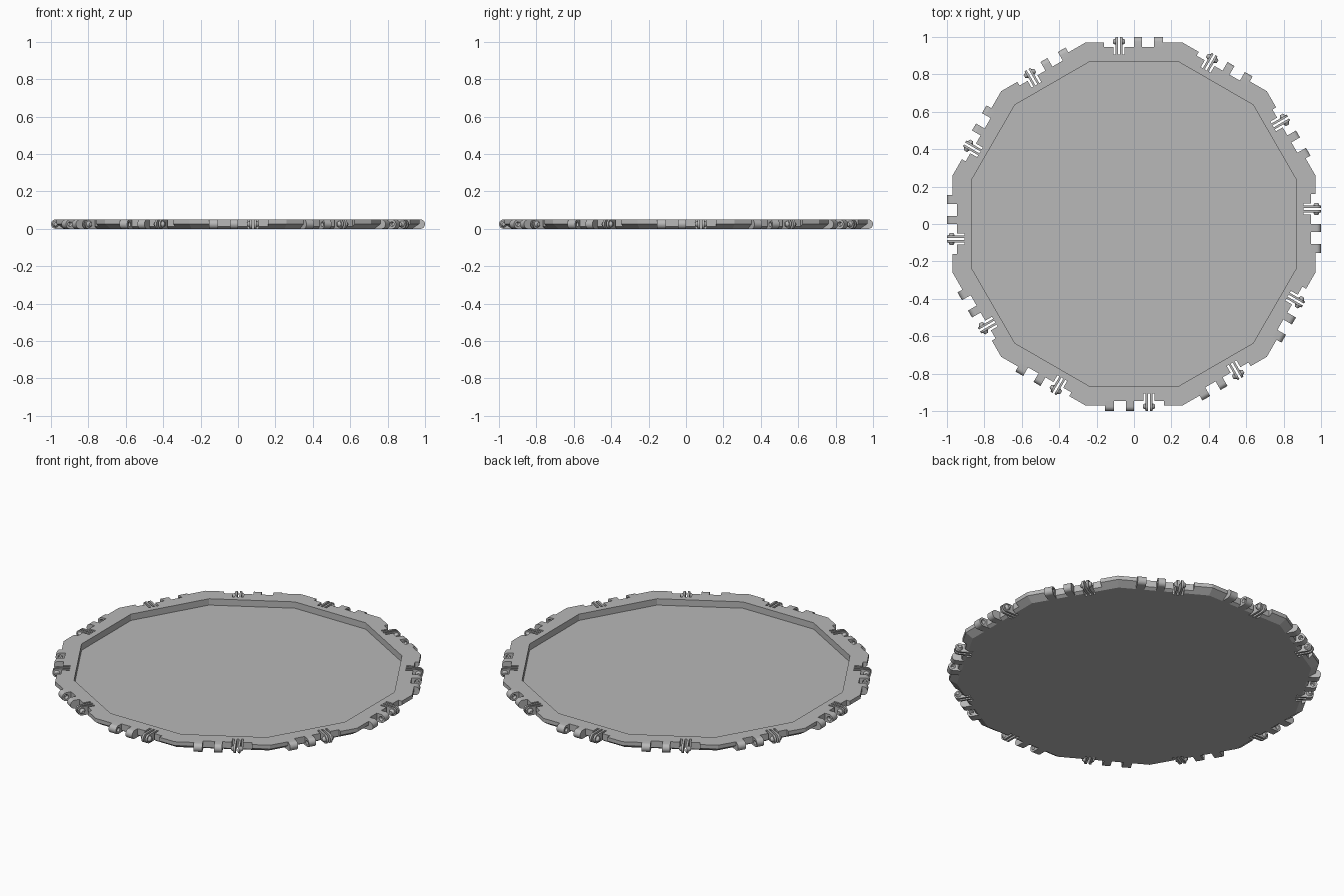
import bpy, bmesh, math
from mathutils import Matrix, Vector

SIDES = 12
HEIGHT = 0.05
MID = HEIGHT / 2
HINGE_Y = 0.975      # hinge axis distance from the centre
CLIP_X = -0.08

if "Cube" in bpy.data.objects:
    bpy.data.objects.remove(bpy.data.objects["Cube"])

grey = bpy.data.materials.new("light_grey")
grey.use_nodes = True
grey.diffuse_color = (0.48, 0.48, 0.48, 1)
grey.node_tree.nodes["Principled BSDF"].inputs["Base Color"].default_value = (0.48, 0.48, 0.48, 1)


def prism(bm, points, offset):
    """Extrude a closed outline along an offset."""
    bottom = [bm.verts.new(p) for p in points]
    top = [bm.verts.new(Vector(p) + Vector(offset)) for p in points]
    bm.faces.new(bottom)
    bm.faces.new(top[::-1])
    for i in range(len(points)):
        j = (i + 1) % len(points)
        bm.faces.new((bottom[j], bottom[i], top[i], top[j]))


def peg(bm, x0, x1, r0, r1):
    """Cone frustum lying on the hinge axis."""
    turn = Matrix.Translation(((x0 + x1) / 2, HINGE_Y, MID)) @ Matrix.Rotation(math.pi / 2, 4, 'Y')
    bmesh.ops.create_cone(bm, cap_ends=True, segments=16, radius1=r0, radius2=r1,
                          depth=x1 - x0, matrix=turn)


def knuckle(bm, x0, x1, root):
    """Flat tongue with a rounded outer end."""
    arc = [(x0, HINGE_Y + MID * math.cos(a), MID + MID * math.sin(a))
           for a in (math.pi * (i / 12 - 0.5) for i in range(13))]
    prism(bm, [(x0, root, 0)] + arc + [(x0, root, HEIGHT)], (x1 - x0, 0, 0))


def finish(bm, name, repeat=True):
    """Repeat one side all round and make the object."""
    if repeat:
        geom = bm.verts[:] + bm.edges[:] + bm.faces[:]
        for i in range(1, SIDES):
            copy = bmesh.ops.duplicate(bm, geom=geom)["geom"]
            verts = [v for v in copy if isinstance(v, bmesh.types.BMVert)]
            bmesh.ops.rotate(bm, verts=verts, cent=(0, 0, 0),
                             matrix=Matrix.Rotation(i * math.tau / SIDES, 3, 'Z'))
    bmesh.ops.recalc_face_normals(bm, faces=bm.faces)
    mesh = bpy.data.meshes.new(name)
    bm.to_mesh(mesh)
    bm.free()
    mesh.materials.append(grey)
    obj = bpy.data.objects.new(name, mesh)
    bpy.context.collection.objects.link(obj)
    return obj


def cut(target, cutter):
    mod = target.modifiers.new("cut", 'BOOLEAN')
    mod.operation = 'DIFFERENCE'
    mod.solver = 'EXACT'
    mod.object = cutter
    cutter.hide_render = True
    cutter.hide_viewport = True
    cutter.display_type = 'WIRE'


# Twelve-sided tray with a bevelled underside and a recessed floor
bm = bmesh.new()
rings = []
for apothem, z in ((0.93, 0), (0.97, 0.027), (0.97, HEIGHT), (0.87, HEIGHT), (0.87, 0.012)):
    r = apothem / math.cos(math.pi / SIDES)
    rings.append([bm.verts.new((r * math.cos(a), r * math.sin(a), z))
                  for a in ((i + 0.5) * math.tau / SIDES for i in range(SIDES))])
for low, high in zip(rings, rings[1:]):
    for i in range(SIDES):
        j = (i + 1) % SIDES
        bm.faces.new((low[i], low[j], high[j], high[i]))
bm.faces.new(rings[0])
bm.faces.new(rings[-1])
tray = finish(bm, "tray", repeat=False)

# Edge notches, deeper around the clip
bm = bmesh.new()
s0, s1 = CLIP_X - 0.03, CLIP_X + 0.03
outline = [(-0.16, 1.1), (-0.16, 0.947), (s0, 0.947), (s0, 0.905), (s1, 0.905),
           (s1, 0.947), (0.155, 0.947), (0.155, 1.1)]
prism(bm, [(x, y, -0.1) for x, y in outline], (0, 0, 0.3))
cut(tray, finish(bm, "notch_cutter"))

# Hinge knuckles with a socket on the faces that meet a clip
bm = bmesh.new()
knuckle(bm, 0, 0.043, 0.93)
knuckle(bm, 0.107, 0.155, 0.93)
knuckles = finish(bm, "hinge_knuckles")
bm = bmesh.new()
peg(bm, 0.028, 0.048, 0.008, 0.015)
peg(bm, 0.102, 0.122, 0.015, 0.008)
cut(knuckles, finish(bm, "socket_cutter"))

# Paired clip fingers with outward pegs
bm = bmesh.new()
for side in (-1, 1):
    x = CLIP_X + side * 0.012
    knuckle(bm, x - 0.006, x + 0.006, 0.895)
    a, b = sorted((CLIP_X + side * 0.017, CLIP_X + side * 0.033))
    wide, narrow = 0.018, 0.009
    peg(bm, a, b, *((wide, narrow) if side > 0 else (narrow, wide)))
clips = finish(bm, "clip_fingers")

# Smooth the rounded ends, keep the edges sharp
for obj in (knuckles, clips):
    for o in bpy.context.selected_objects:
        o.select_set(False)
    obj.select_set(True)
    bpy.context.view_layer.objects.active = obj
    bpy.ops.object.shade_smooth_by_angle(angle=math.radians(30))
